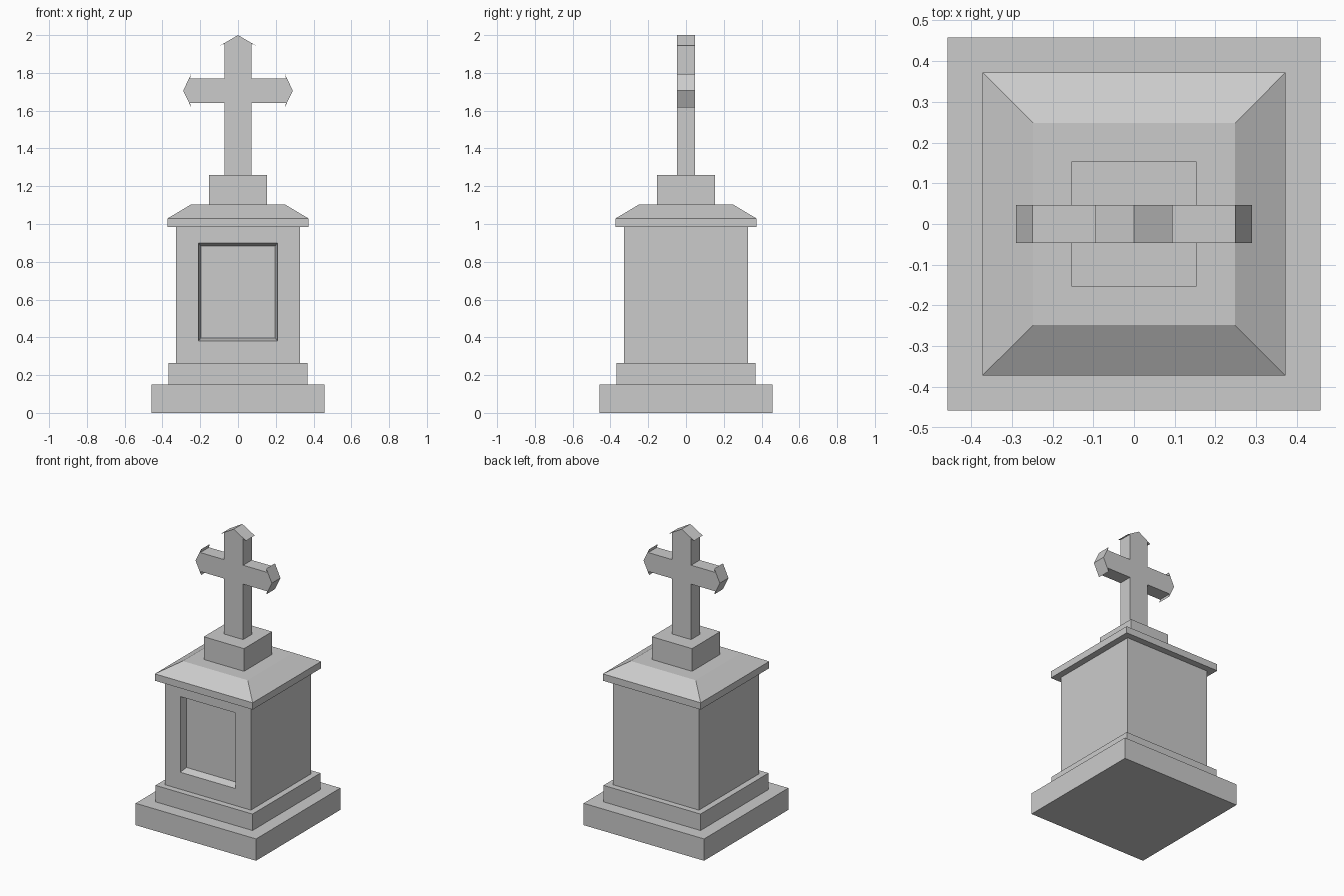
import bpy, bmesh

if "Cube" in bpy.data.objects:
    bpy.data.objects.remove(bpy.data.objects["Cube"])


def finish(name, bm):
    bmesh.ops.recalc_face_normals(bm, faces=bm.faces)
    mesh = bpy.data.meshes.new(name)
    bm.to_mesh(mesh)
    bm.free()
    obj = bpy.data.objects.new(name, mesh)
    bpy.context.collection.objects.link(obj)
    return obj


def block(half, z0, z1):
    """Square block centred on the z axis, as a bmesh."""
    bm = bmesh.new()
    bmesh.ops.create_cube(bm, size=1)
    for v in bm.verts:
        v.co = (v.co.x * 2 * half, v.co.y * 2 * half, z0 if v.co.z < 0 else z1)
    return bm


def top_face(bm):
    return max(bm.faces, key=lambda f: f.calc_center_median().z)


# Stepped base and cross pedestal
finish("base_plinth", block(0.458, 0.0, 0.15))
finish("upper_plinth", block(0.369, 0.15, 0.263))
finish("cross_pedestal", block(0.153, 1.104, 1.26))

# Main body with a bevelled recessed panel on the front
bm = block(0.327, 0.263, 0.983)
front = min(bm.faces, key=lambda f: f.calc_center_median().y)
for half_w, z0, z1, y in ((0.210, 0.380, 0.900, -0.327),
                          (0.197, 0.397, 0.883, -0.277)):
    bmesh.ops.inset_region(bm, faces=[front], thickness=0.01)
    mid = front.calc_center_median().z
    for v in front.verts:
        v.co = (half_w if v.co.x > 0 else -half_w, y, z1 if v.co.z > mid else z0)
finish("body", bm)

# Cap: thin slab with a hipped slope to a flat top
bm = block(0.372, 0.983, 1.03)
top = top_face(bm)
bmesh.ops.inset_region(bm, faces=[top], thickness=0.372 - 0.196)
for v in top.verts:
    v.co.z = 1.104
finish("cap", bm)

# Cross: right half of the outline, mirrored and extruded, with arrow-shaped ends
half = [(0.072, 1.26), (0.072, 1.641), (0.254, 1.641), (0.248, 1.618),
        (0.290, 1.706), (0.248, 1.795), (0.254, 1.771), (0.072, 1.771),
        (0.072, 1.954), (0.094, 1.945)]
outline = half + [(0, 2.0)] + [(-x, z) for x, z in reversed(half)]
bm = bmesh.new()
face = bm.faces.new([bm.verts.new((x, -0.047, z)) for x, z in outline])
ext = bmesh.ops.extrude_face_region(bm, geom=[face])
bmesh.ops.translate(bm, vec=(0, 0.094, 0),
                    verts=[g for g in ext["geom"] if isinstance(g, bmesh.types.BMVert)])
finish("cross", bm)
